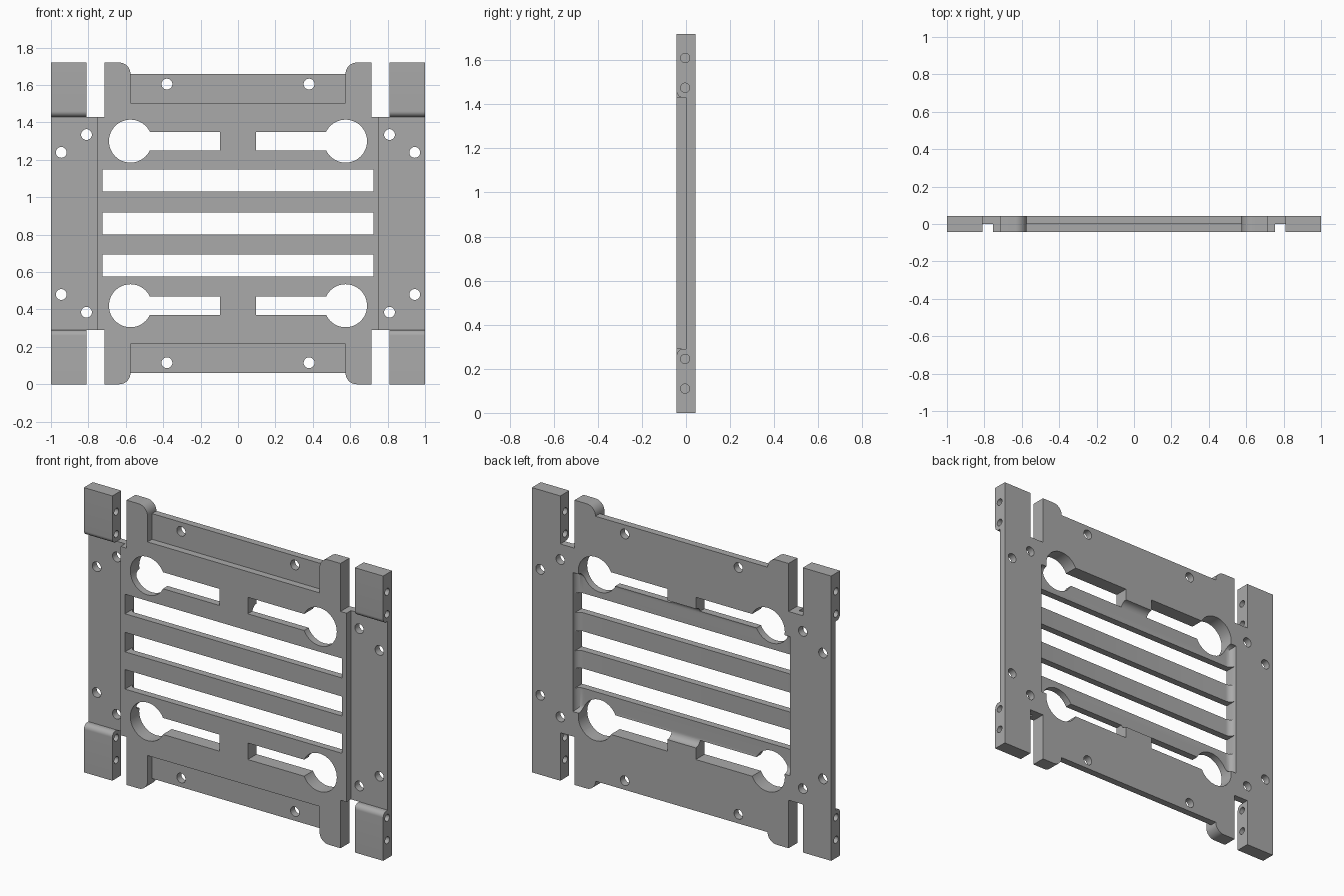
import bpy, bmesh
from math import sin, cos, pi
from mathutils import Vector

cube = bpy.data.objects.get("Cube")
if cube:
    bpy.data.objects.remove(cube, do_unlink=True)

MID = 0.86      # half the height
T = 0.0425      # half the thickness
FAR = 0.2       # cutter overshoot

metal = bpy.data.materials.new("grey_metal")
metal.use_nodes = True
grey = (0.4, 0.4, 0.4, 1)
metal.diffuse_color = grey
metal.node_tree.nodes["Principled BSDF"].inputs["Base Color"].default_value = grey


def prism(name, pts, lo, hi, axis="Y"):
    """Extrude an outline: (x, z) along Y or (y, z) along X."""
    bm = bmesh.new()
    place = (lambda a, b: (a, lo, b)) if axis == "Y" else (lambda a, b: (lo, a, b))
    face = bm.faces.new([bm.verts.new(place(a, b)) for a, b in pts])
    new = bmesh.ops.extrude_face_region(bm, geom=[face])["geom"]
    shift = Vector((0, hi - lo, 0)) if axis == "Y" else Vector((hi - lo, 0, 0))
    bmesh.ops.translate(bm, vec=shift, verts=[v for v in new if isinstance(v, bmesh.types.BMVert)])
    bmesh.ops.recalc_face_normals(bm, faces=bm.faces)
    mesh = bpy.data.meshes.new(name)
    bm.to_mesh(mesh)
    bm.free()
    mesh.materials.append(metal)
    obj = bpy.data.objects.new(name, mesh)
    bpy.context.scene.collection.objects.link(obj)
    return obj


def rect(a0, a1, b0, b1):
    return [(a0, b0), (a1, b0), (a1, b1), (a0, b1)]


def arc(ca, cb, r, start, end, n=10):
    return [(ca + r * cos(start + (end - start) * i / n),
             cb + r * sin(start + (end - start) * i / n)) for i in range(n + 1)]


def circle(a, b, r, n=32):
    return arc(a, b, r, 0, 2 * pi * (n - 1) / n, n - 1)


plate = prism("slotted_plate", rect(-1, 1, 0, 2 * MID), -T, T)
cutters = []


def cut(pts, lo=-FAR, hi=FAR, axis="Y"):
    obj = prism("cutter", pts, lo, hi, axis)
    obj.hide_render = True
    cutters.append(obj)
    return obj


# End notches with rounded arm corners, and the stepped ledge below them
for s in (-1, 1):
    def flip(pts):
        return [(a, MID + s * h) for a, h in pts]

    right = [(0.575, 0.80)] + arc(0.635, 0.80, 0.06, pi, pi / 2)[1:] + [(0.635, 1.0)]
    left = [(-a, h) for a, h in reversed(right)]
    cut(flip(right + left))
    cut(flip(rect(-0.575, 0.575, 0.645, 0.95)), hi=0)

    for side in (-1, 1):
        # Gap between arm and ear
        cut(flip(rect(side * 0.715, side * 0.81, 0.57, 1.0)))
        # Keyhole: large round opening with a slot toward the middle
        cut(flip(circle(side * 0.575, 0.44, 0.115, 48)))
        cut(flip(rect(side * 0.095, side * 0.52, 0.39, 0.49)))
        # Screw holes through the plate
        for x, h in ((0.38, 0.745), (0.81, 0.475), (0.945, 0.38)):
            cut(flip(circle(side * x, h, 0.029)))
        # Cross pins through the ears
        for h in (0.615, 0.75):
            inner, outer = sorted((side * 0.77, side * 1.1))
            cut(flip(circle(-0.004, h, 0.021)), inner, outer, "X")

# Side recesses, flared so that the ears get a rounded edge
R = 0.03
upper = [(0, 0.57), (-T + R, 0.57)] + arc(-T + R, 0.57 + R, R, -pi / 2, -pi)[1:] + [(-FAR, 0.57 + R)]
lower = [(a, -h) for a, h in reversed(upper)]
outline = [(a, MID + h) for a, h in upper + lower]
cut(outline, 0.755, 1.1, "X")
cut(outline, -1.1, -0.755, "X")

# Back pocket with a filleted floor
pocket = cut(rect(-0.726, 0.726, MID - 0.42, MID + 0.42), 0, FAR)
bm = bmesh.new()
bm.from_mesh(pocket.data)
floor = [e for e in bm.edges if all(abs(v.co.y) < 0.001 for v in e.verts)]
bmesh.ops.bevel(bm, geom=floor, offset=0.04, segments=8, profile=0.5, affect="EDGES")
bm.to_mesh(pocket.data)
bm.free()

# Three long slots between the bars
for h in (-0.225, 0, 0.23):
    cut(rect(-0.725, 0.725, MID + h - 0.059, MID + h + 0.059))

# Apply all cuts, then remove the cutters
for c in cutters:
    mod = plate.modifiers.new("cut", "BOOLEAN")
    mod.operation = "DIFFERENCE"
    mod.solver = "EXACT"
    mod.object = c
graph = bpy.context.evaluated_depsgraph_get()
result = bpy.data.meshes.new_from_object(plate.evaluated_get(graph))
plate.modifiers.clear()
plate.data = result
plate.data.name = "slotted_plate"
for c in cutters:
    bpy.data.objects.remove(c, do_unlink=True)

# Smooth the curved walls only
bpy.ops.object.select_all(action="DESELECT")
plate.select_set(True)
bpy.context.view_layer.objects.active = plate
bpy.ops.object.shade_smooth_by_angle(angle=pi / 6)
